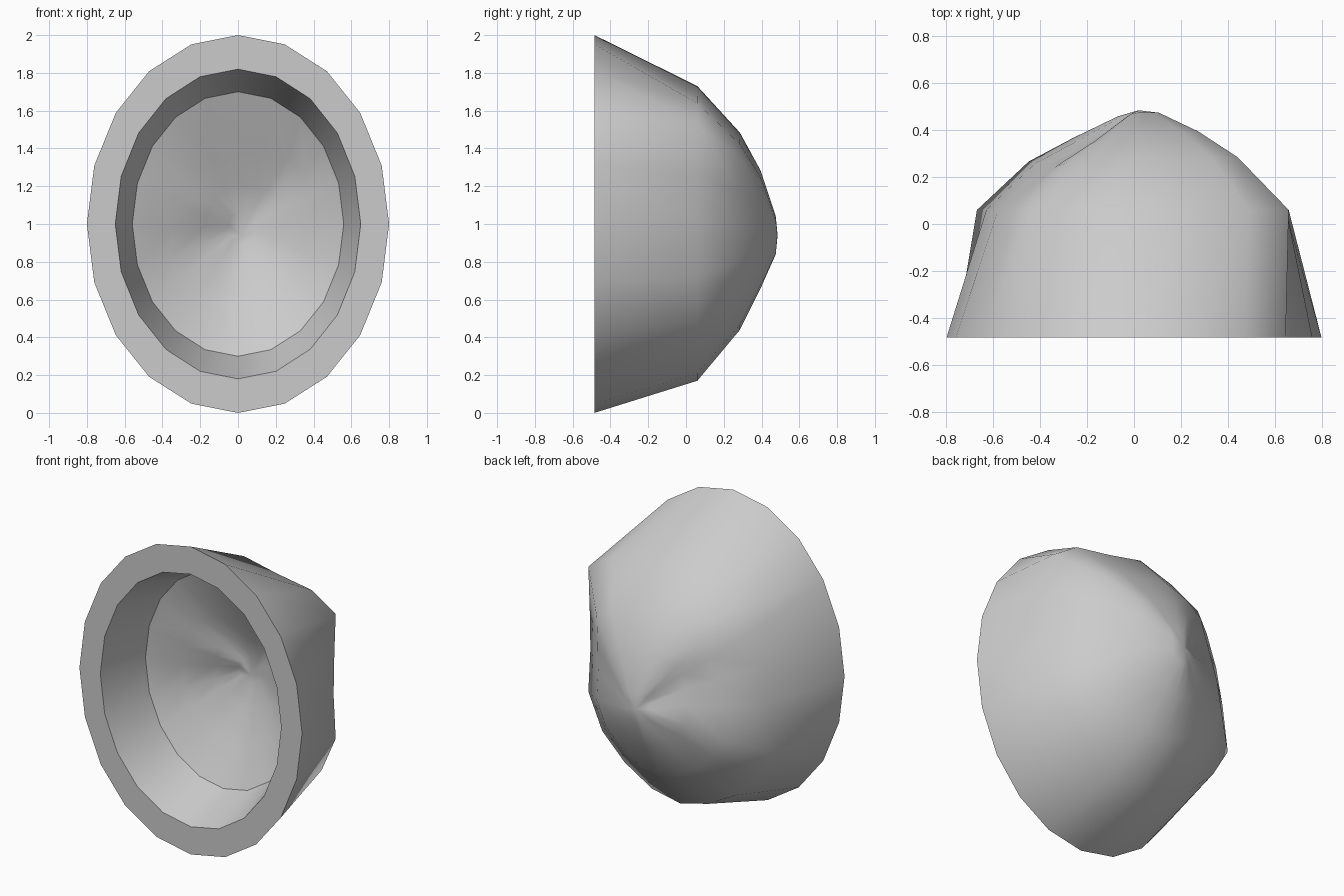
import bpy, bmesh, math

if "Cube" in bpy.data.objects:
    bpy.data.objects.remove(bpy.data.objects["Cube"])

N = 20          # sides of the oval
CZ = 0.985      # height of the crown centre

# uneven shoulder outline (x, z), clockwise from the top
SHOULDER = [(0, 1.73), (.24, 1.68), (.49, 1.64), (.66, 1.53), (.65, 1.26),
            (.645, 1.0), (.66, .72), (.56, .49), (.40, .33), (.2, .21),
            (0, .17), (-.2, .22), (-.4, .33), (-.56, .49), (-.67, .68),
            (-.63, .98), (-.58, 1.22), (-.51, 1.42), (-.44, 1.55), (-.25, 1.65)]
# hollow on the upper left of the crown: side index -> depth
DENT = {12: .02, 13: .03, 14: .03, 15: .045, 16: .075, 17: .075, 18: .045, 19: .01}

bm = bmesh.new()


def oval(rx, rz, y):
    return [bm.verts.new((rx * math.sin(2 * math.pi * i / N), y,
                          1 + rz * math.cos(2 * math.pi * i / N))) for i in range(N)]


def crown_ring(scale, y, dent=0.0, shift=0.0, drop=0.0):
    return [bm.verts.new((x * scale + shift, y - DENT.get(i, 0) * dent,
                          CZ - drop + (z - CZ) * scale))
            for i, (x, z) in enumerate(SHOULDER)]


def bridge(a, b):
    for i in range(N):
        j = (i + 1) % N
        bm.faces.new((a[i], a[j], b[j], b[i]))


def cap(ring, co):
    tip = bm.verts.new(co)
    for i in range(N):
        bm.faces.new((ring[i], ring[(i + 1) % N], tip))


# rim, outer wall and lumpy back
rim = oval(.8, 1.0, -.485)
outer = [rim, crown_ring(1, .06), crown_ring(.67, .285, .6),
         crown_ring(.40, .395, .9, .01), crown_ring(.13, .475, .5, .02, .04)]
for a, b in zip(outer, outer[1:]):
    bridge(a, b)
cap(outer[-1], (.02, .485, .94))

# flat rim face, tapered inner wall and shallower inner hollow
inner = [rim, oval(.65, .82, -.485), oval(.56, .70, -.15),
         crown_ring(.54, -.02, .7), crown_ring(.30, .06, .7, .01),
         crown_ring(.11, .105, .4, .02)]
for a, b in zip(inner, inner[1:]):
    bridge(a, b)
cap(inner[-1], (.02, .11, .94))

bmesh.ops.recalc_face_normals(bm, faces=bm.faces)
me = bpy.data.meshes.new("oval_cup")
bm.to_mesh(me)
bm.free()
ob = bpy.data.objects.new("oval_cup", me)
bpy.context.collection.objects.link(ob)
bpy.context.view_layer.objects.active = ob
ob.select_set(True)
bpy.ops.object.shade_smooth_by_angle(angle=math.radians(42))
# keep the ring between inner wall and hollow crisp
ring = {v.index for v in me.vertices if abs(v.co.y + .15) < 1e-4}
for e in me.edges:
    if e.vertices[0] in ring and e.vertices[1] in ring:
        e.use_edge_sharp = True
